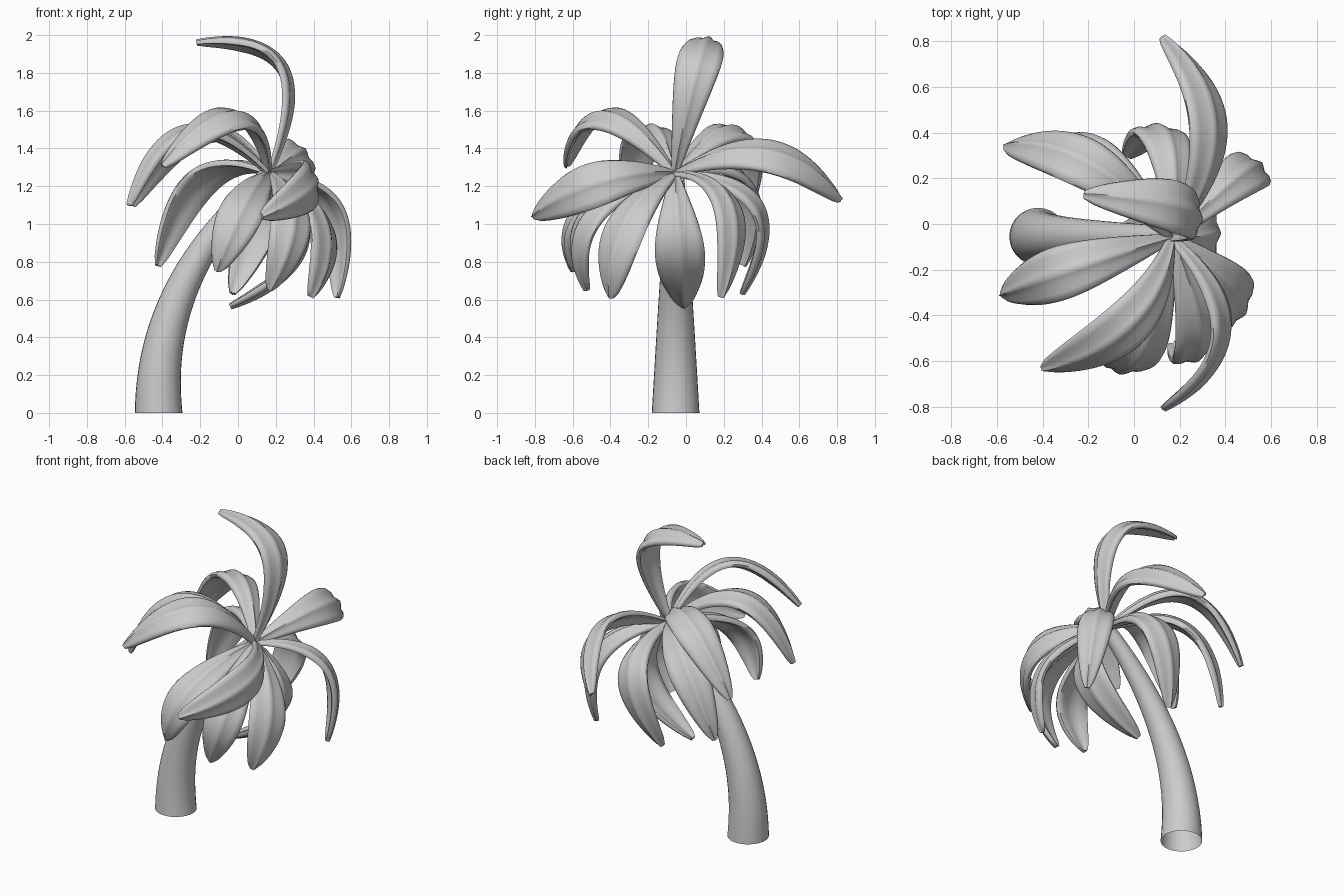
import bpy, bmesh, math
from mathutils import Vector

if "Cube" in bpy.data.objects:
    bpy.data.objects.remove(bpy.data.objects["Cube"])


def arc(start, ctrl, end, n):
    """Points and unit tangents of a quadratic curve."""
    ts = [i / n for i in range(n + 1)]
    pts = [start * (1 - t) ** 2 + ctrl * 2 * t * (1 - t) + end * t * t for t in ts]
    tan = [((ctrl - start) * (1 - t) + (end - ctrl) * t).normalized() for t in ts]
    return list(zip(ts, pts, tan))


def loft(name, rings, cap_start=True):
    """Skin a list of closed rings into a smooth object."""
    bm = bmesh.new()
    vs = [[bm.verts.new(c) for c in r] for r in rings]
    n = len(rings[0])
    for a, b in zip(vs, vs[1:]):
        for j in range(n):
            bm.faces.new((a[j], a[(j + 1) % n], b[(j + 1) % n], b[j]))
    if cap_start:
        bm.faces.new(vs[0][::-1])
    bm.faces.new(vs[-1])
    bmesh.ops.recalc_face_normals(bm, faces=bm.faces)
    me = bpy.data.meshes.new(name)
    bm.to_mesh(me)
    bm.free()
    ob = bpy.data.objects.new(name, me)
    bpy.context.collection.objects.link(ob)
    bpy.context.view_layer.objects.active = ob
    ob.select_set(True)
    bpy.ops.object.shade_smooth_by_angle(angle=math.radians(60))
    ob.select_set(False)


# Trunk: leaning, tapered tube, open at the bottom
Y = Vector((0, 1, 0))
rings = []
for t, p, tan in arc(Vector((-.42, -.055, 0)), Vector((-.455, -.055, .7)), Vector((.15, -.055, 1.25)), 24):
    if t == 0:
        tan = Vector((0, 0, 1))
    x = Y.cross(tan)
    r = .126 - .08 * t
    rings.append([p + r * (math.cos(k * math.tau / 28) * x + math.sin(k * math.tau / 28) * Y)
                  for k in range(28)])
loft("trunk", rings, cap_start=False)

# Leaf cross-section: raised midrib, soft valleys, rounded edges
RIGHT = [(0, .027), (.15, .02), (.4, .006), (.7, .006), (.92, -.004), (1, -.02),
         (.92, -.036), (.65, -.036), (.35, -.028), (0, -.018)]
SECTION = RIGHT + [(-u, v) for u, v in RIGHT[-2:0:-1]]
CROWN = Vector((.17, -.06, 1.27))


def leaf(name, mid, tip, wide=1.0):
    """Leaf bending from the crown through mid to tip, blade square to the bend."""
    mid, tip = Vector(mid), Vector(tip)
    ctrl = mid * 2 - (CROWN + tip) / 2
    across = (mid - CROWN).cross(tip - CROWN).normalized()
    bulge = mid - (CROWN + tip) / 2
    rings = []
    for t, p, tan in arc(CROWN, ctrl, tip, 32):
        up = across.cross(tan)
        if up.dot(bulge) < 0:
            up = -up
        hw = wide * (.018 + .1 * max(0, math.sin(math.pi * t ** 1.25)) ** .7)
        thick = min(1, .35 + hw / .14)
        rings.append([p + across * u * hw + up * v * thick for u, v in SECTION])
    loft(name, rings)


# Leaves round the crown: middle and tip of each
leaf("leaf_back", (.34, .42, 1.375), (.13, .82, 1.13))
leaf("leaf_front", (.4, -.46, 1.22), (.13, -.81, 1.04), 1.05)
leaf("leaf_right_back", (.485, .23, 1.1), (.53, .19, .61), .9)
leaf("leaf_left_back_upper", (-.2, .265, 1.495), (-.565, .34, 1.1))
leaf("leaf_left", (-.28, -.2, 1.5), (-.58, -.31, 1.1))
leaf("leaf_left_front", (-.01, -.43, 1.575), (-.4, -.635, 1.31))
leaf("leaf_left_back_lower", (-.18, .29, 1.25), (-.43, .31, .78))
leaf("leaf_top", (.24, .06, 1.83), (-.22, .13, 1.965))
leaf("leaf_back_lower", (.14, .385, 1.1), (-.03, .3, .63))
leaf("leaf_right_curled", (.345, -.035, .88), (-.04, -.01, .56), 1.12)
leaf("leaf_front_lower", (.035, -.55, 1.1), (-.11, -.6, .75))
leaf("leaf_front_right_lower", (.29, -.52, 1.04), (.17, -.53, .65))
leaf("leaf_right_front", (.455, -.32, 1.0), (.39, -.4, .61), 1.05)
